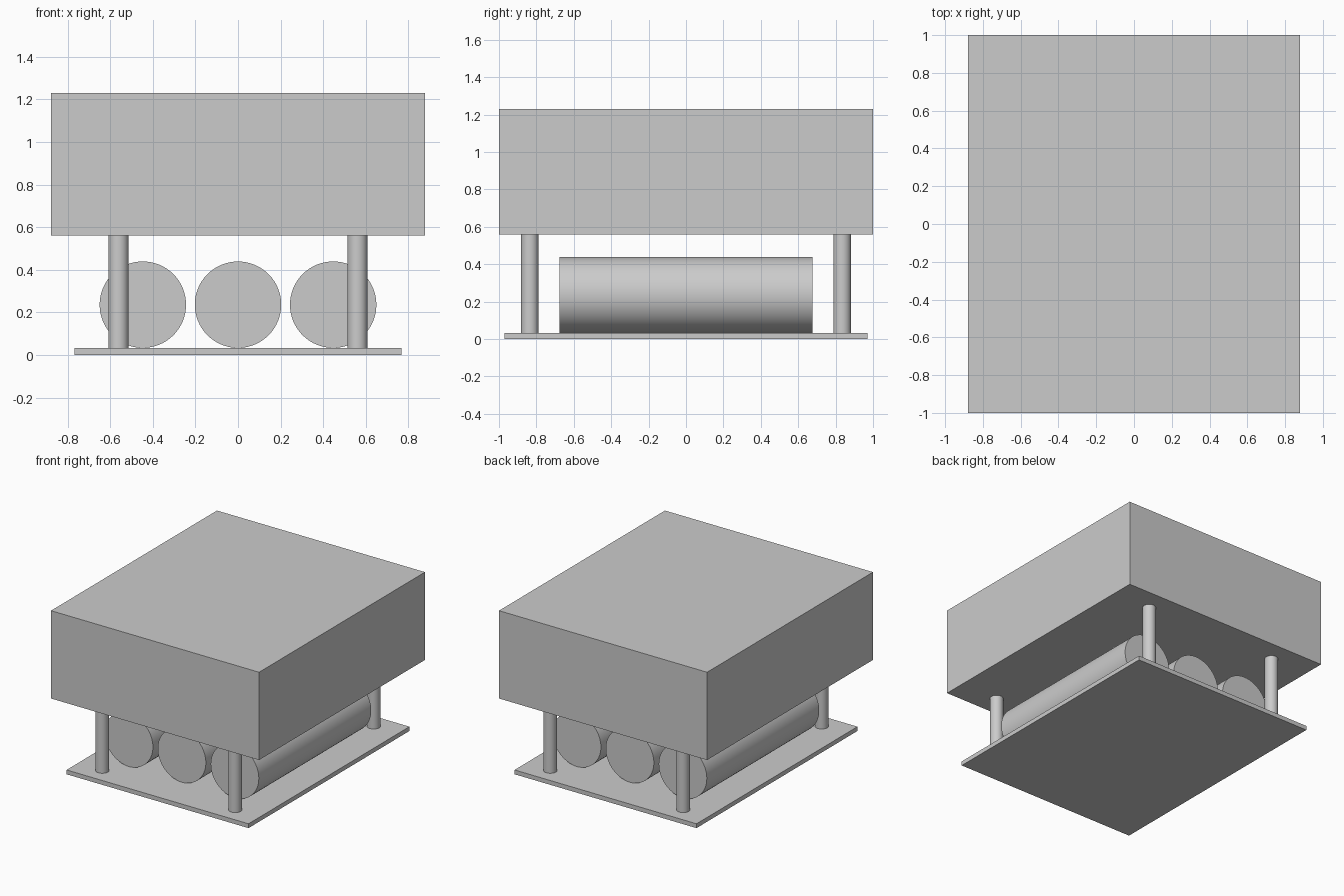
import bpy
import math

default_cube = bpy.data.objects.get("Cube")
if default_cube:
    bpy.data.objects.remove(default_cube, do_unlink=True)

GREY = (0.6, 0.6, 0.6, 1.0)
grey = bpy.data.materials.new("plain grey")
grey.use_nodes = True
grey.diffuse_color = GREY
grey.node_tree.nodes["Principled BSDF"].inputs["Base Color"].default_value = GREY


def box(name, width, depth, bottom, top):
    bpy.ops.mesh.primitive_cube_add(size=1, location=(0, 0, (bottom + top) / 2))
    ob = bpy.context.object
    ob.name = name
    ob.scale = (width, depth, top - bottom)
    bpy.ops.object.transform_apply(location=False, rotation=False, scale=True)
    ob.data.materials.append(grey)


def cylinder(name, radius, length, location, tilt=0.0):
    bpy.ops.mesh.primitive_cylinder_add(vertices=64, radius=radius, depth=length,
                                        location=location, rotation=(tilt, 0, 0))
    ob = bpy.context.object
    ob.name = name
    ob.data.materials.append(grey)
    bpy.ops.object.shade_smooth_by_angle(angle=math.radians(30))


PLATE_TOP = 0.033
BLOCK_BOTTOM = 0.56

# Base plate and the large upper block
box("base_plate", 1.536, 1.94, 0, PLATE_TOP)
box("upper_block", 1.756, 2.0, BLOCK_BOTTOM, 1.23)

# Four round posts between plate and block
for side, x in (("right", -0.561), ("left", 0.561)):
    for end, y in (("front", -0.835), ("back", 0.835)):
        cylinder(f"{end}_{side}_post", 0.047, BLOCK_BOTTOM - PLATE_TOP,
                 (x, y, (BLOCK_BOTTOM + PLATE_TOP) / 2))

# Three rollers lying on the plate, front to back
ROLLER_RADIUS = 0.203
for label, x in (("right", -0.447), ("middle", 0), ("left", 0.447)):
    cylinder(f"{label}_roller", ROLLER_RADIUS, 1.355,
             (x, 0, PLATE_TOP + ROLLER_RADIUS), math.radians(90))
